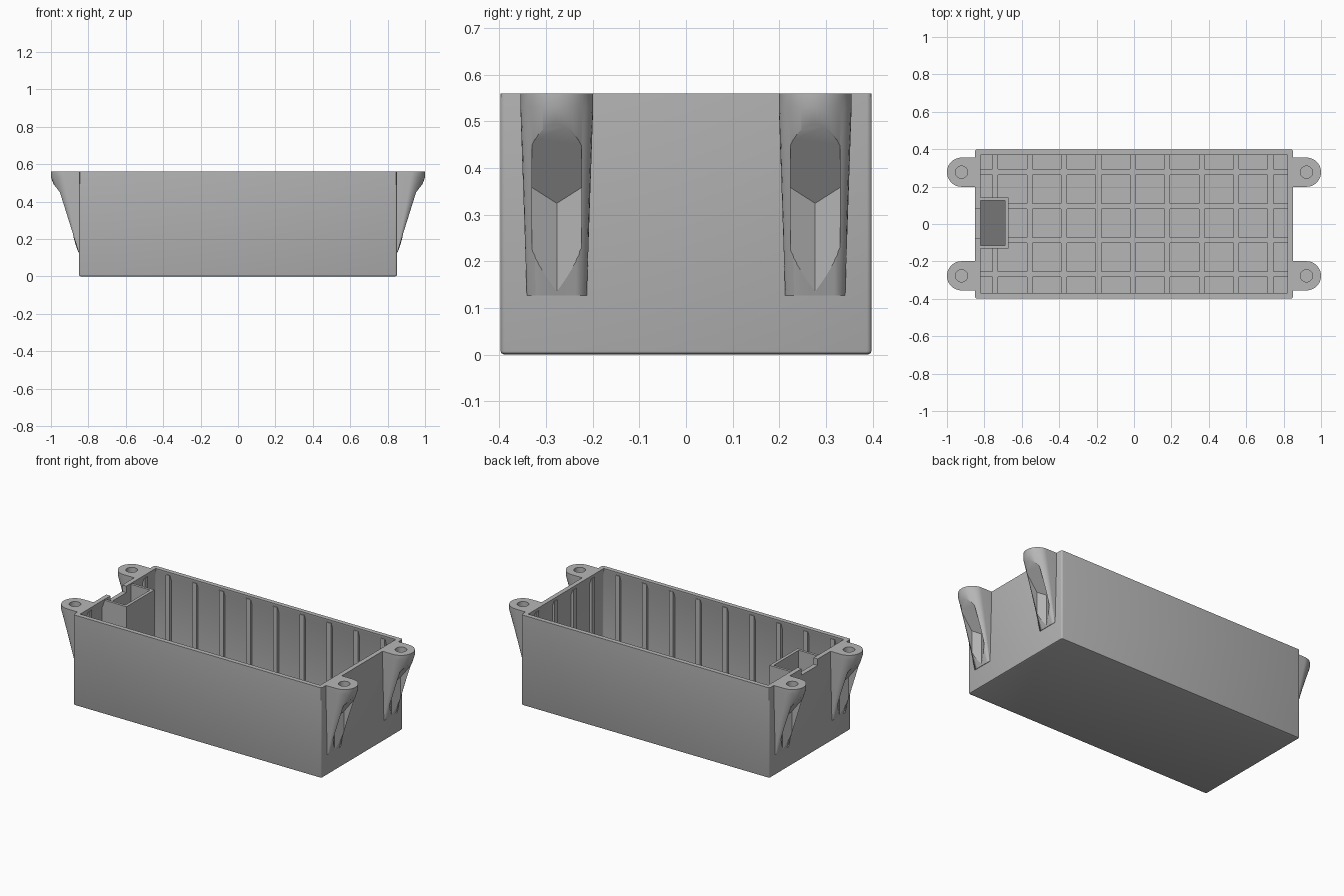
import bpy, bmesh
from math import sin, cos, pi, radians

if "Cube" in bpy.data.objects:
    bpy.data.objects.remove(bpy.data.objects["Cube"])


def material(name, value):
    m = bpy.data.materials.new(name)
    m.use_nodes = True
    m.diffuse_color = (value, value, value, 1)
    m.node_tree.nodes["Principled BSDF"].inputs["Base Color"].default_value = (value, value, value, 1)
    return m


grey = material("light grey plastic", 0.47)
dark = material("dark grey recess", 0.18)


def loft(name, rings, mat=grey):
    """Skin a stack of equal-length point rings and cap both ends."""
    bm = bmesh.new()
    loops = [[bm.verts.new(p) for p in ring] for ring in rings]
    n = len(loops[0])
    for a, b in zip(loops, loops[1:]):
        for i in range(n):
            j = (i + 1) % n
            bm.faces.new((a[i], a[j], b[j], b[i]))
    bm.faces.new(loops[0][::-1])
    bm.faces.new(loops[-1])
    bmesh.ops.recalc_face_normals(bm, faces=bm.faces)
    mesh = bpy.data.meshes.new(name)
    bm.to_mesh(mesh)
    bm.free()
    mesh.materials.append(mat)
    ob = bpy.data.objects.new(name, mesh)
    bpy.context.collection.objects.link(ob)
    return ob


def rect(cx, cy, hx, hy, z, r=0.0):
    """Rectangle ring, with rounded corners when r is given."""
    ring = []
    for k, (sx, sy) in enumerate(((1, 1), (-1, 1), (-1, -1), (1, -1))):
        for s in range(4 if r else 1):
            a = k * pi / 2 + s * pi / 6
            ring.append((cx + sx * (hx - r) + r * cos(a), cy + sy * (hy - r) + r * sin(a), z))
    return ring


def box(name, x0, x1, y0, y1, z0, z1):
    c = ((x0 + x1) / 2, (y0 + y1) / 2, (x1 - x0) / 2, (y1 - y0) / 2)
    return loft(name, [rect(*c, z0), rect(*c, z1)])


def activate(ob):
    bpy.ops.object.select_all(action='DESELECT')
    ob.select_set(True)
    bpy.context.view_layer.objects.active = ob


def cut(ob, cutter):
    activate(ob)
    mod = ob.modifiers.new("cut", 'BOOLEAN')
    mod.operation = 'DIFFERENCE'
    mod.solver = 'EXACT'
    mod.object = cutter
    bpy.ops.object.modifier_apply(modifier=mod.name)


def smooth(ob, angle=30):
    activate(ob)
    bpy.ops.object.shade_smooth_by_angle(angle=radians(angle))


HX, HY, TOP = 0.85, 0.398, 0.56
LIP, WALL, FLOOR = 0.028, 0.012, 0.012

# Open tray with a thicker rim, given as (inset, height) up the outside and down the inside
profile = [(0.008, 0), (0.002, 0.003), (0, 0.009), (0, TOP), (LIP, TOP),
           (LIP, 0.55), (WALL, 0.505), (WALL, FLOOR)]
tray = loft("tray_shell", [rect(0, 0, HX - i, HY - i, z, 0.01 if i < LIP else 0.004)
                           for i, z in profile])

# Socket pocket on the end wall, with a darker floor
pocket = loft("end_pocket", [
    rect(-0.758, 0.005, 0.087, 0.137, FLOOR), rect(-0.758, 0.005, 0.087, 0.137, 0.555),
    rect(-0.756, 0.005, 0.066, 0.121, 0.555), rect(-0.756, 0.005, 0.066, 0.121, 0.032)])
pocket.data.materials.append(dark)
for f in pocket.data.polygons:
    if f.normal.z > 0.9 and f.center.z < 0.1:
        f.material_index = 1

# Notch in the rim beside the pocket
notch = box("notch_cutter", -0.9, -0.8, -0.074, 0.082, 0.52, 0.6)
cut(tray, notch)
cut(pocket, notch)
bpy.data.objects.remove(notch)
smooth(tray)

# Stiffening ribs: a grid on the floor that continues up the walls
RIB = 0.015
for i in range(9):
    x = -0.742 + 0.184 * i
    box("floor_rib_cross", x - RIB, x + RIB, -HY + WALL, HY - WALL, 0.008, 0.028)
    for s in (-1, 1):
        y0, y1 = sorted((s * (HY - LIP), s * (HY - 0.008)))
        box("side_wall_rib", x - RIB, x + RIB, y0, y1, 0.01, 0.54)
for i in range(4):
    y = 0.278 - 0.1825 * i
    box("floor_rib_long", -HX + WALL, HX - WALL, y - RIB, y + RIB, 0.008, 0.0278)
    for s in (-1, 1):
        x0, x1 = sorted((s * (HX - LIP), s * (HX - 0.008)))
        high = 0.5 if s < 0 and abs(y) < 0.1 else 0.54
        box("end_wall_rib", x0, x1, y - RIB, y + RIB, 0.01, high)


# Mounting lugs: rounded tabs tapering down into the end walls
CX, R = 0.922, 0.078


def lug(sx, cy):
    arc = [(CX + R * cos(a), R * sin(a)) for a in (-pi / 2 + pi * k / 24 for k in range(25))]
    outline = [(0.845, -R)] + arc + [(0.845, R)]

    def ring(t, z):
        return [(sx * (HX + (x - HX) * t), cy + y * (0.82 + 0.18 * t), z) for x, y in outline]

    ob = loft("mounting_lug", [ring(0.02, 0.127), ring(1, 0.53), ring(1, TOP)])
    # V groove under the tab with a sloping roof
    section = [(0.856, 0), (0.882, 0.053), (1.05, 0.053), (1.05, -0.053), (0.882, -0.053)]
    groove = loft("groove_cutter", [
        [(sx * x, cy + y, 0.1) for x, y in section],
        [(sx * x, cy + y, 0.44 + 1.3 * (x - 0.945)) for x, y in section]])
    # Blind screw hole
    hole = loft("hole_cutter", [
        [(sx * CX + 0.033 * cos(k * pi / 16), cy + 0.033 * sin(k * pi / 16), z) for k in range(32)]
        for z in (0.485, 0.6)])
    for c in (groove, hole):
        cut(ob, c)
        bpy.data.objects.remove(c)
    smooth(ob, 25)


for sx in (-1, 1):
    for sy in (-1, 1):
        lug(sx, sy * 0.277)
